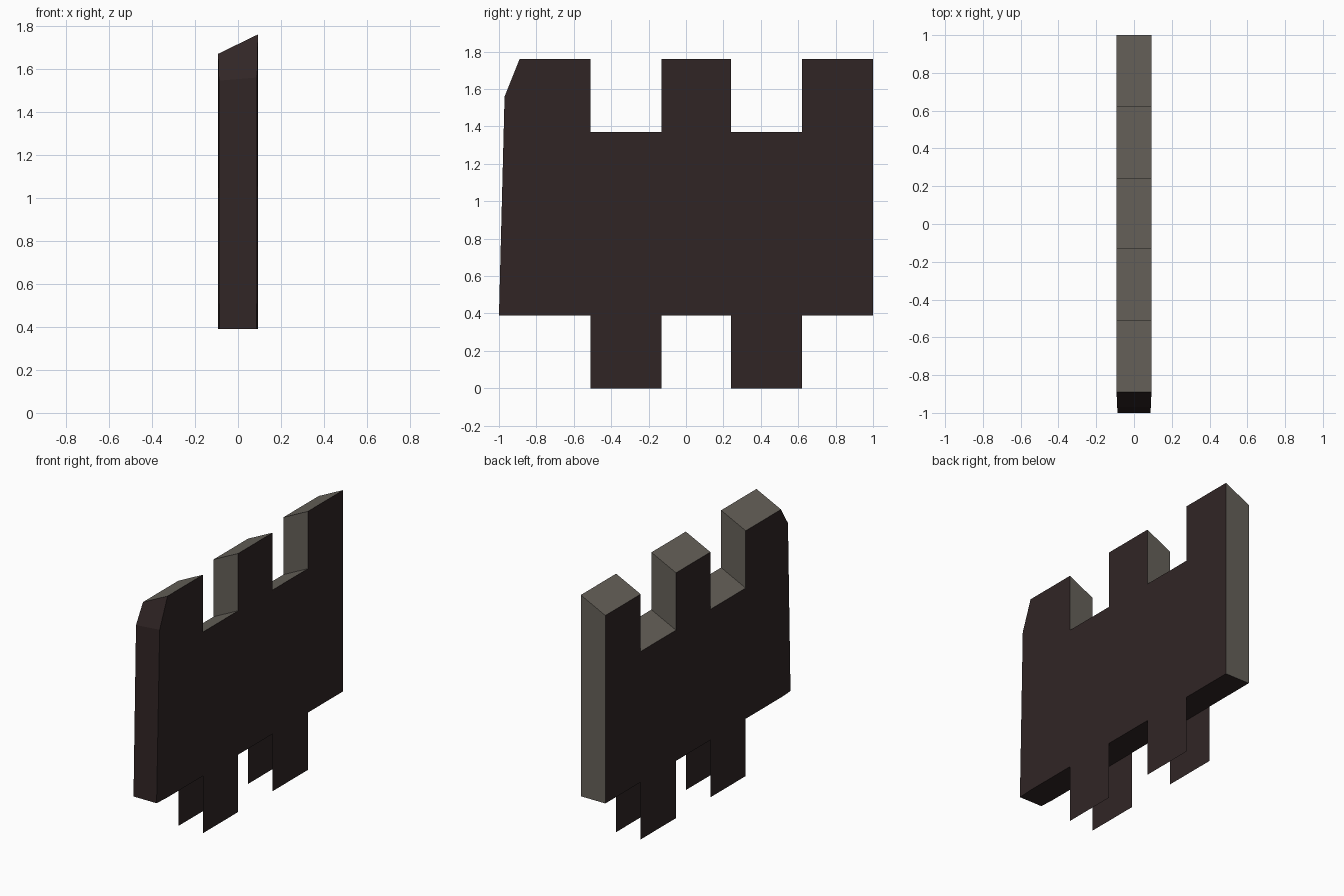
import bpy, bmesh

if "Cube" in bpy.data.objects:
    bpy.data.objects.remove(bpy.data.objects["Cube"])


def material(name, rgb):
    m = bpy.data.materials.new(name)
    m.diffuse_color = (*rgb, 1)
    m.use_nodes = True
    m.node_tree.nodes["Principled BSDF"].inputs["Base Color"].default_value = m.diffuse_color
    return m


dark = material("dark brown", (0.030, 0.0185, 0.0185))
stone = material("stone grey", (0.133, 0.120, 0.102))

HALF = 0.0925       # half thickness of the wall
TIP = 0.087         # half thickness at the front end
BASE = 0.39
STEPS = [-0.51, -0.13, 0.24, 0.62]


def finish(name, bm):
    me = bpy.data.meshes.new(name)
    bm.to_mesh(me)
    bm.free()
    me.materials.append(dark)
    me.materials.append(stone)
    ob = bpy.data.objects.new(name, me)
    bpy.context.collection.objects.link(ob)


# Crenellated wall: outline as (y, z, drop of the -x edge)
outline = [(-0.89, BASE, 0), (1, BASE, 0), (1, 1.76, 0.09)]
for i, y in enumerate(reversed(STEPS)):
    high, low = (y, 1.76, 0.09), (y, 1.37, 0.09)
    outline += [high, low] if i % 2 == 0 else [low, high]
outline += [(-0.89, 1.76, 0.09)]

bm = bmesh.new()
right = [bm.verts.new((HALF, y, z)) for y, z, d in outline]
left = [bm.verts.new((-HALF, y, z - d)) for y, z, d in outline]
bm.faces.new(right)
bm.faces.new(left[::-1])
n = len(outline)
for i in range(n - 1):      # bottom, back, merlon tops and sides
    j = i + 1
    f = bm.faces.new((right[i], left[i], left[j], right[j]))
    f.material_index = 0 if i == 0 else 1

# Tapered front end with a chamfered top
tip_right = [bm.verts.new((TIP, -1, BASE)), bm.verts.new((TIP + 0.002, -0.97, 1.56))]
tip_left = [bm.verts.new((-TIP, -1, BASE)), bm.verts.new((-TIP - 0.002, -0.97, 1.545))]
bm.faces.new((right[0], right[-1], tip_right[1], tip_right[0]))
bm.faces.new((left[0], tip_left[0], tip_left[1], left[-1]))
chain_r = [right[0], *tip_right, right[-1]]
chain_l = [left[0], *tip_left, left[-1]]
for i in range(3):
    bm.faces.new((chain_r[i], chain_r[i + 1], chain_l[i + 1], chain_l[i]))
bmesh.ops.recalc_face_normals(bm, faces=bm.faces[:])
finish("battlement_wall", bm)

# Hanging tabs: single sheets on both sides of the wall
bm = bmesh.new()
for a, b in (STEPS[:2], STEPS[2:]):
    for x in (HALF, -HALF):
        pts = [(x, a, 0), (x, b, 0), (x, b, BASE), (x, a, BASE)]
        if x < 0:
            pts.reverse()
        bm.faces.new([bm.verts.new(p) for p in pts])
finish("hanging_tabs", bm)
